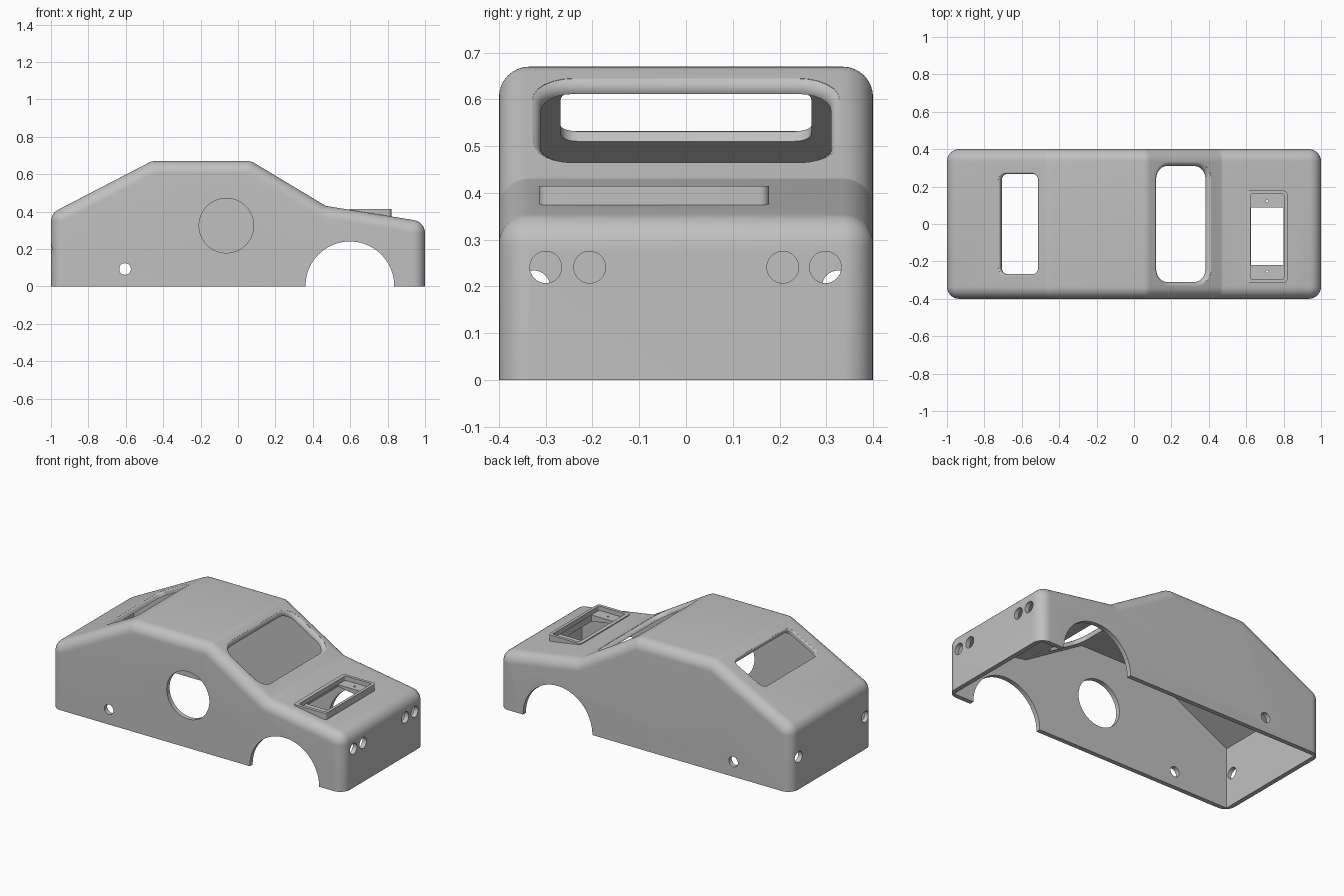
import bpy, bmesh, math
from mathutils import Matrix, Vector

cube = bpy.data.objects.get("Cube")
if cube:
    bpy.data.objects.remove(cube, do_unlink=True)

WALL = 0.028

grey = bpy.data.materials.new("body_grey")
grey.use_nodes = True
grey.diffuse_color = (0.53, 0.53, 0.53, 1)
grey.node_tree.nodes["Principled BSDF"].inputs["Base Color"].default_value = (0.53, 0.53, 0.53, 1)


def rounded(points, radii, inset=0.0, steps=6):
    """Counter-clockwise outline with filleted corners, moved inwards by inset."""
    out = []
    for i, p in enumerate(points):
        p = Vector(p)
        a = (p - Vector(points[i - 1])).normalized()
        b = (Vector(points[(i + 1) % len(points)]) - p).normalized()
        turn = math.atan2(a.x * b.y - a.y * b.x, a.dot(b))
        start = math.atan2(-a.x, a.y)
        mid = start + turn / 2
        centre = p - Vector((math.cos(mid), math.sin(mid))) * radii[i] / math.cos(turn / 2)
        for k in range(steps + 1):
            ang = start + turn * k / max(steps, 1)
            out.append(centre + Vector((math.cos(ang), math.sin(ang))) * (radii[i] - inset))
    return out


def finish(name, bm):
    bmesh.ops.recalc_face_normals(bm, faces=bm.faces[:])
    mesh = bpy.data.meshes.new(name)
    bm.to_mesh(mesh)
    bm.free()
    mesh.materials.append(grey)
    obj = bpy.data.objects.new(name, mesh)
    bpy.context.collection.objects.link(obj)
    return obj


def loft(name, rings, frame):
    """Closed solid through (outline, depth) rings placed by frame."""
    bm = bmesh.new()
    loops = [[bm.verts.new(frame @ Vector((p.x, p.y, w))) for p in ring] for ring, w in rings]
    n = len(loops[0])
    for lo, hi in zip(loops, loops[1:]):
        for i in range(n):
            j = (i + 1) % n
            bm.faces.new((lo[i], lo[j], hi[j], hi[i]))
    bm.faces.new(loops[0])
    bm.faces.new(loops[-1])
    return finish(name, bm)


def rod(name, centre, radius, depth, axis, segments=48):
    bm = bmesh.new()
    turn = Vector((0, 0, 1)).rotation_difference(Vector(axis)).to_matrix().to_4x4()
    bmesh.ops.create_cone(bm, cap_ends=True, segments=segments, radius1=radius, radius2=radius,
                          depth=depth, matrix=Matrix.Translation(centre) @ turn)
    return finish(name, bm)


def box(name, lo, hi, radius=0.01):
    corners = [(lo[0], lo[1]), (hi[0], lo[1]), (hi[0], hi[1]), (lo[0], hi[1])]
    ring = rounded(corners, [radius] * 4)
    return loft(name, [(ring, lo[2]), (ring, hi[2])], Matrix())


def combine(target, tool, operation="DIFFERENCE"):
    mod = target.modifiers.new("cut", "BOOLEAN")
    mod.operation, mod.solver, mod.object = operation, "EXACT", tool
    bpy.ops.object.select_all(action="DESELECT")
    bpy.context.view_layer.objects.active = target
    target.select_set(True)
    bpy.ops.object.modifier_apply(modifier=mod.name)
    bpy.data.objects.remove(tool, do_unlink=True)


def window(name, top, bottom, along, half_len, half_wid, corner, flare):
    """Cutter square to a sloping panel, flared where it meets the outside."""
    top, bottom = Vector((top[0], 0, top[1])), Vector((bottom[0], 0, bottom[1]))
    u = (bottom - top).normalized()
    v = Vector((0, 1, 0))
    w = u.cross(v)
    if w.z < 0:
        w = -w
    frame = Matrix((u, v, w)).transposed().to_4x4()
    frame.translation = top.lerp(bottom, along)
    rect = [(-half_len, -half_wid), (half_len, -half_wid), (half_len, half_wid), (-half_len, half_wid)]
    rings = [(rounded(rect, [corner] * 4), -0.08)]
    for k in range(6):
        a = math.radians(15 * k)
        rings.append((rounded(rect, [corner] * 4, flare * (math.cos(a) - 1)), flare * (math.sin(a) - 1)))
    rings.append((rings[-1][0], 0.06))
    return loft(name, rings, frame)


# Outer body: side profile carried across the width with rounded flanks
tail, roof_back, roof_front, cowl, nose = (-1, 0.39), (-0.46, 0.67), (0.07, 0.67), (0.47, 0.43), (1, 0.345)
profile = [(-1, -0.2), (1, -0.2), nose, cowl, roof_front, roof_back, tail]
radii = [0.07, 0.07, 0.07, -0.03, 0.07, 0.07, 0.07]
side_frame = Matrix(((1, 0, 0, 0), (0, 0, 1, 0), (0, 1, 0, 0), (0, 0, 0, 1)))
R = 0.065
half = []
for k in range(9):
    a = math.pi / 2 * k / 8
    half.append((rounded(profile, radii, R * (1 - math.cos(a))), 0.4 - R + R * math.sin(a)))
body = loft("body_shell", [(r, -w) for r, w in reversed(half)] + half, side_frame)

# Raised tray frame on the hood
combine(body, box("tray_frame", (0.597, -0.314, 0.3), (0.82, 0.178, 0.415), 0.02), "UNION")

# Hollow inside with sharp inner corners, open underneath
inner = [(x, z - 0.2 if z < 0 else z) for x, z in profile]
ring = rounded(inner, [WALL] * len(inner), WALL, 0)
combine(body, loft("hollow", [(ring, WALL - 0.4), (ring, 0.4 - WALL)], side_frame))
combine(body, box("floor_trim", (-2, -1, -0.6), (2, 1, 0)))

# Tray pocket, slot and screw holes
combine(body, box("tray_pocket", (0.622, -0.295, 0.388), (0.802, 0.16, 0.5)))
combine(body, box("tray_slot", (0.625, -0.22, 0.25), (0.8, 0.088, 0.5), 0.002))
for y in (0.122, -0.255):
    combine(body, rod("screw_hole", (0.712, y, 0.38), 0.006, 0.2, (0, 0, 1), 12))

# Windscreen and rear window openings
combine(body, window("windscreen_cut", roof_front, cowl, 0.48, 0.157, 0.31, 0.07, 0.025))
combine(body, window("rear_window_cut", roof_back, tail, 0.292, 0.115, 0.268, 0.035, 0.01))

# Wheel arches, side port and cross-pin holes
combine(body, rod("wheel_arch_cut", (0.598, 0, 0.003), 0.237, 2, (0, 1, 0), 96))
combine(body, rod("side_port_cut", (-0.062, -0.4, 0.325), 0.146, 0.2, (0, 1, 0), 64))
combine(body, rod("pin_hole_cut", (-0.604, 0, 0.093), 0.031, 2, (0, 1, 0), 32))

# Headlight and tail light holes
for y in (-0.3, -0.206, 0.207, 0.298):
    combine(body, rod("headlight_cut", (1, y, 0.241), 0.034, 0.2, (1, 0, 0), 32))
for y in (-0.325, 0.325):
    combine(body, rod("tail_light_cut", (-1, y, 0.2), 0.034, 0.2, (1, 0, 0), 32))

bpy.ops.object.shade_smooth_by_angle(angle=math.radians(25))
